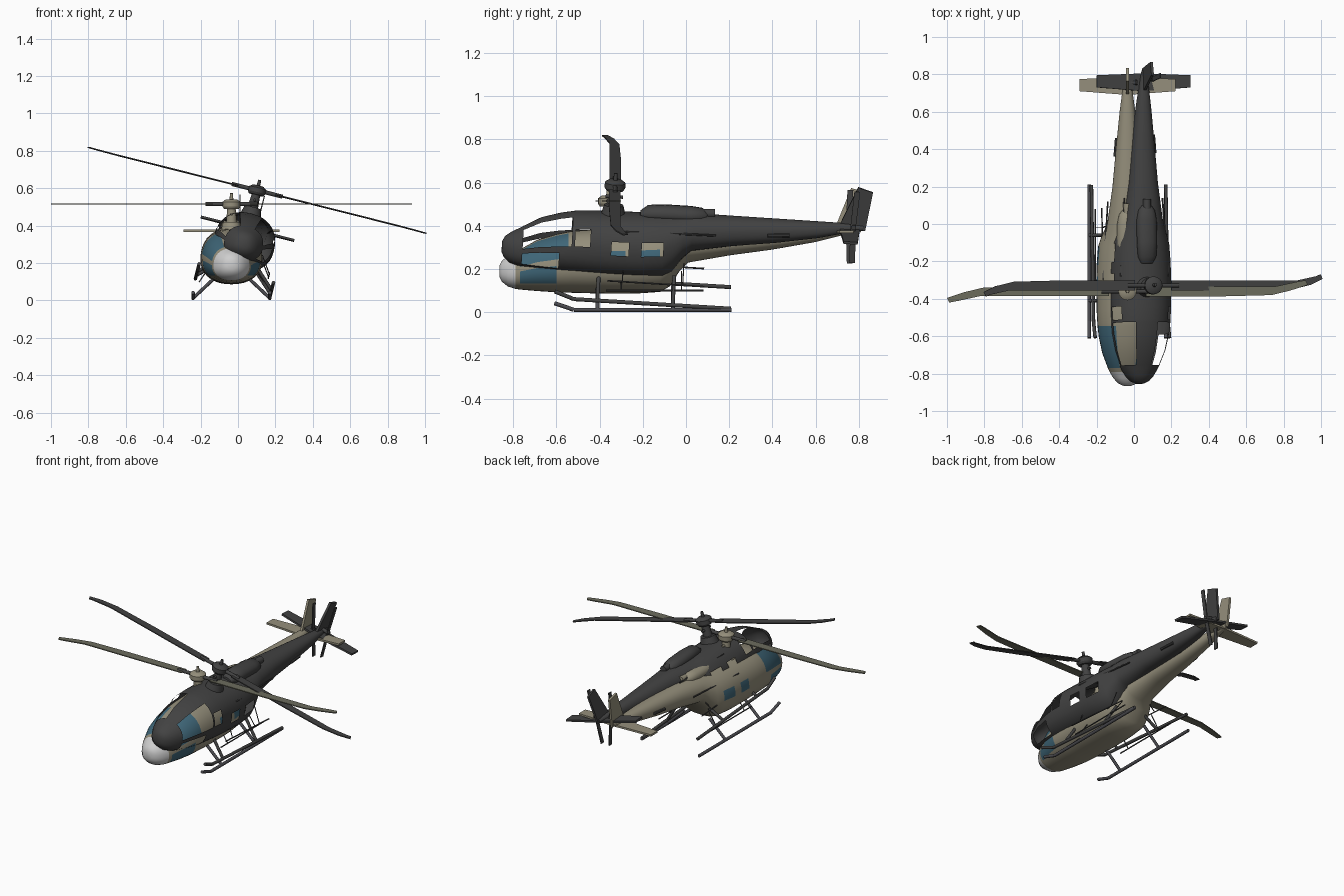
import bpy, bmesh, math
from mathutils import Matrix, Vector

if "Cube" in bpy.data.objects:
    bpy.data.objects.remove(bpy.data.objects["Cube"])


def mat(name, rgb):
    m = bpy.data.materials.new(name)
    m.diffuse_color = (*rgb, 1)
    m.use_nodes = True
    m.node_tree.nodes["Principled BSDF"].inputs["Base Color"].default_value = m.diffuse_color
    return m


KHAKI = mat("khaki", (0.30, 0.275, 0.20))
DARK = mat("charcoal", (0.055, 0.055, 0.055))
GLASS = mat("blue_glass", (0.05, 0.135, 0.19))
WHITE = mat("nose_white", (0.62, 0.62, 0.62))
OLIVE = mat("olive_blade", (0.15, 0.15, 0.11))
STEEL = mat("skid_grey", (0.075, 0.075, 0.085))


def finish(bm, name, mats, frame):
    bmesh.ops.recalc_face_normals(bm, faces=bm.faces)
    bm.transform(frame)
    me = bpy.data.meshes.new(name)
    bm.to_mesh(me)
    bm.free()
    for m in mats:
        me.materials.append(m)
    ob = bpy.data.objects.new(name, me)
    bpy.context.collection.objects.link(ob)
    bpy.ops.object.select_all(action='DESELECT')
    ob.select_set(True)
    bpy.context.view_layer.objects.active = ob
    bpy.ops.object.shade_smooth_by_angle(angle=math.radians(40))
    return ob


def add_tube(bm, pts, r, r2=None, n=10):
    # straight cylinders between consecutive points
    for a, b in zip(pts, pts[1:]):
        a, b = Vector(a), Vector(b)
        d = b - a
        m = Matrix.Translation((a + b) / 2) @ d.to_track_quat('Z', 'Y').to_matrix().to_4x4()
        bmesh.ops.create_cone(bm, cap_ends=True, segments=n, radius1=r,
                              radius2=r if r2 is None else r2, depth=d.length, matrix=m)


def add_plate(bm, pts, thick):
    # flat outline thickened along its own normal
    vs = [bm.verts.new(p) for p in pts]
    f = bm.faces.new(vs)
    f.normal_update()
    n = f.normal.copy()
    for v in vs:
        v.co -= n * thick / 2
    ext = bmesh.ops.extrude_face_region(bm, geom=[f], use_keep_orig=True)
    bmesh.ops.translate(bm, vec=n * thick,
                        verts=[g for g in ext['geom'] if isinstance(g, bmesh.types.BMVert)])


def loft(bm, stations, n=36):
    # closed rings along y: (y, half width, bottom, top)
    rings = []
    for y, hw, zb, zt in stations:
        zc = zb + 0.45 * (zt - zb)
        ring = []
        for i in range(n):
            c, s = math.cos(2 * math.pi * i / n), math.sin(2 * math.pi * i / n)
            x = hw * math.copysign(abs(c) ** 0.9, c)
            z = zc + math.copysign(abs(s) ** 0.9, s) * (zt - zc if s > 0 else zc - zb)
            ring.append(bm.verts.new((x, y, z)))
        rings.append(ring)
    faces = []
    for k, (a, b) in enumerate(zip(rings, rings[1:])):
        for i in range(n):
            j = (i + 1) % n
            f = bm.faces.new((a[i], a[j], b[j], b[i]))
            f.smooth = True
            ang = (i + 0.5) * 360 / n
            ang = ang - 360 if ang > 270 else ang
            ang = 180 - ang if ang > 90 else ang   # fold left side onto right
            faces.append((f, ang, (stations[k][0] + stations[k + 1][0]) / 2))
    caps = [bm.faces.new(rings[0]), bm.faces.new(rings[-1])]
    return faces, caps


BODY = [(-0.865, .022, .165, .215), (-0.852, .05, .14, .24), (-0.825, .075, .119, .26),
        (-0.79, .096, .108, .278), (-0.77, .105, .105, .29), (-0.69, .135, .098, .335),
        (-0.60, .154, .092, .362), (-0.545, .16, .09, .373), (-0.53, .161, .09, .376),
        (-0.46, .165, .088, .381), (-0.36, .166, .086, .384), (-0.28, .166, .086, .386),
        (-0.22, .165, .087, .388), (-0.12, .157, .094, .391), (-0.075, .142, .12, .393),
        (-0.03, .122, .19, .396), (0.01, .107, .23, .40), (0.2, .08, .263, .40),
        (0.4, .062, .29, .40), (0.6, .042, .325, .40), (0.72, .026, .355, .40),
        (0.80, .012, .37, .395)]


def is_windshield(a, y):
    return -0.77 < y < -0.545 and 10 < a < 70


def is_window(a, y):
    cabin = (-0.36 < y < -0.28 or -0.22 < y < -0.12) and 0 < a < 20
    lower = -0.77 < y < -0.60 and -40 < a < 0
    return cabin or lower


def build(tag, frame, paint, blade_paint, hub_paint, glazed, span):
    def part(name, bm, *mats):
        finish(bm, tag + "_" + name, mats, frame)

    # fuselage and tail boom, glazed or with open window frames
    bm = bmesh.new()
    faces, caps = loft(bm, BODY)
    caps[0].material_index = 2 if glazed else 0
    openings = []
    for f, a, y in faces:
        if y < -0.79 and glazed:
            f.material_index = 2
        if is_windshield(a, y) or is_window(a, y):
            f.material_index = 1
            openings.append(f)
        elif not glazed and -0.53 < y < -0.46 and 10 < a < 40:
            openings.append(f)
    if not glazed:
        bmesh.ops.delete(bm, geom=openings, context='FACES')
    part("fuselage", bm, paint, GLASS, WHITE)

    # engine cowling on the roof with exhaust pipe
    bm = bmesh.new()
    loft(bm, [(-0.235, .03, .37, .40), (-0.20, .05, .36, .428), (-0.12, .056, .36, .435),
              (0.0, .055, .36, .435), (0.05, .045, .365, .43), (0.075, .028, .37, .415)], 16)
    add_tube(bm, [(0, 0.05, .405), (0, 0.11, .408)], 0.022)
    part("engine_cowling", bm, paint)

    # mast and hub
    bm = bmesh.new()
    hy = -0.36
    for z0, z1, r, r2 in [(.36, .42, .06, .045), (.42, .50, .028, .022), (.49, .503, .04, .048),
                          (.503, .527, .048, .048), (.527, .54, .048, .03), (.54, .572, .01, .008)]:
        add_tube(bm, [(0, hy, z0), (0, hy, z1)], r, r2, 16)
    add_tube(bm, [(0, hy - .04, .46), (0, hy + .04, .46)], .008)
    part("rotor_hub", bm, hub_paint)

    # blade grips
    bm = bmesh.new()
    add_tube(bm, [(-.14, hy, .515), (.14, hy, .515)], .011)
    part("blade_grips", bm, DARK)

    # main rotor blades with swept tips
    bm = bmesh.new()
    outline = [(.1, -.028), (.5, -.027), (.77, -.02), (.87, .004), (span, .035), (span - .012, .06),
               (.90, .05), (.79, .026), (.5, .026), (.1, .026)]
    for s in (1, -1):
        add_plate(bm, [(s * x, hy + s * y, .515) for x, y in outline], .006)
    part("main_rotor_blades", bm, blade_paint)

    # tail fin and tailplane
    bm = bmesh.new()
    add_plate(bm, [(0, .69, .39), (0, .765, .575), (0, .835, .555), (0, .81, .37)], .014)
    part("tail_fin", bm, paint)
    bm = bmesh.new()
    add_plate(bm, [(-.2575, .71, .372), (0, .69, .372), (.2575, .71, .372),
                   (.2575, .775, .372), (0, .785, .372), (-.2575, .775, .372)], .012)
    part("tailplane", bm, paint)

    # tail rotor
    bm = bmesh.new()
    add_plate(bm, [(.045, .745, .225), (.045, .772, .225), (.045, .765, .395), (.045, .775, .565),
                   (.045, .748, .565), (.045, .74, .395)], .006)
    add_tube(bm, [(0, .755, .395), (.055, .755, .395)], .012)
    part("tail_rotor", bm, DARK)

    # landing skids with legs
    bm = bmesh.new()
    for s in (1, -1):
        x = s * .205
        add_tube(bm, [(x, -.61, .042), (x, -.52, .011), (x, .21, .011)], .0095)
        for y in (-.41, -.06):
            add_tube(bm, [(x, y, .012), (s * .09, y, .12)], .009)
    part("landing_skids", bm, STEEL if glazed else DARK)

    # side rails along the belly and roof edge
    bm = bmesh.new()
    for s in (1, -1):
        add_tube(bm, [(s * .172, -.37, .10), (s * .172, .08, .10)], .004, n=6)
        for y in (-.3, -.02):
            add_tube(bm, [(s * .172, y, .10), (s * .11, y, .19)], .003, n=6)
        add_tube(bm, [(s * .13, -.3, .33), (s * .105, .12, .33)], .005, n=6)
        add_tube(bm, [(s * .066, .36, .335), (s * .058, .46, .34)], .009, n=8)
    part("side_rails", bm, DARK)


# level khaki helicopter
build("khaki", Matrix.Translation((-0.035, 0, 0)), KHAKI, OLIVE, KHAKI, True, 0.965)

# banked charcoal helicopter, pivoting on its tailplane
bank = (Matrix.Translation((0.05, 0.78, 0.38)) @ Matrix.Rotation(math.radians(14.1), 4, 'Y')
        @ Matrix.Rotation(math.radians(-3.6), 4, 'X') @ Matrix.Translation((0, -0.76, -0.37)))
build("charcoal", bank, DARK, DARK, DARK, False, 0.935)
